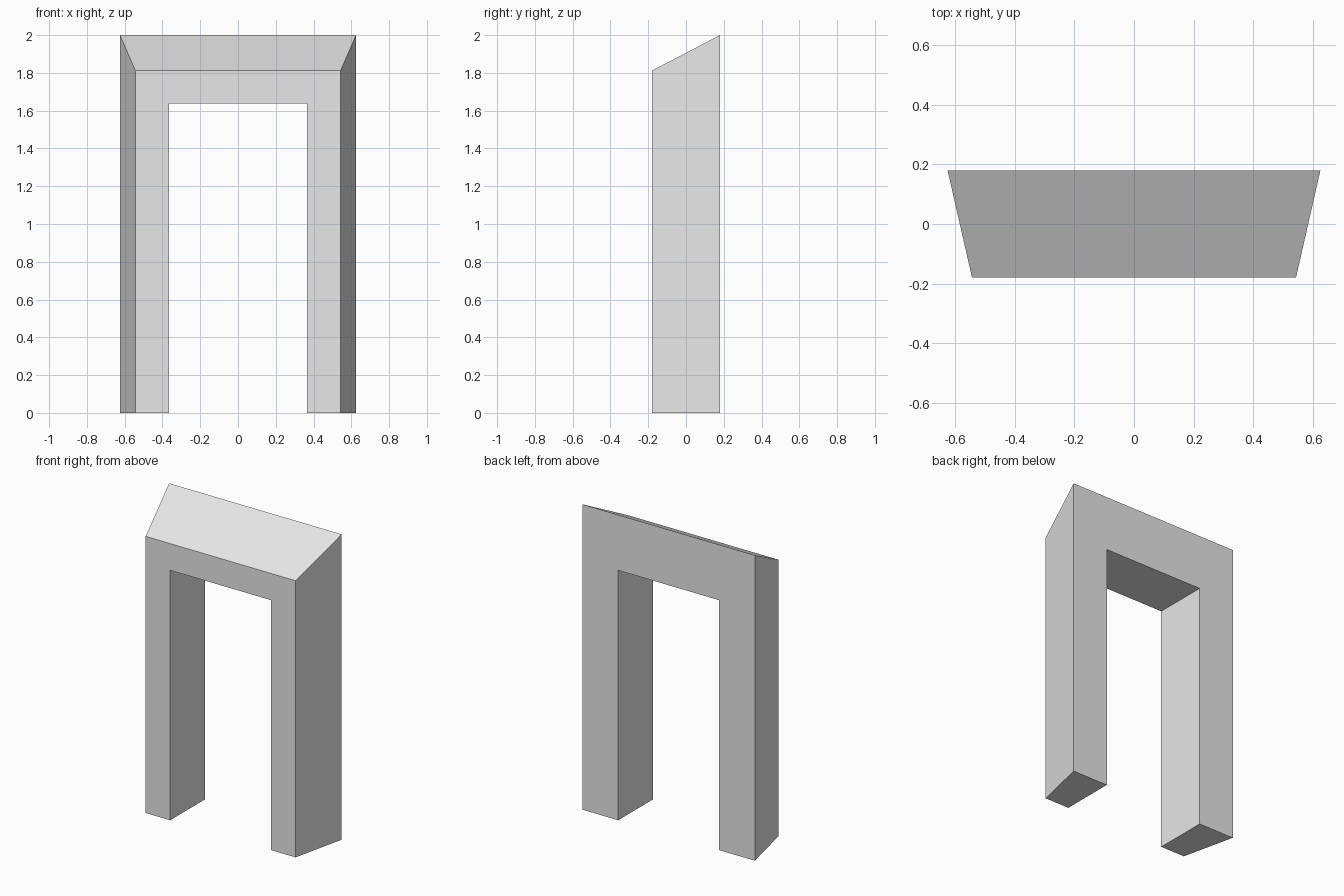
import bpy
import bmesh

cube = bpy.data.objects.get("Cube")
if cube:
    bpy.data.objects.remove(cube, do_unlink=True)

# Overall sizes
HALF_DEPTH = 0.18
OPENING_HALF_WIDTH = 0.365
OPENING_HEIGHT = 1.637

# Plain stone colour
stone = bpy.data.materials.new("light_grey")
stone.use_nodes = True
colour = (0.8, 0.8, 0.8, 1)
stone.diffuse_color = colour
stone.node_tree.nodes["Principled BSDF"].inputs["Base Color"].default_value = colour


def arch_outline(bm, y, half_width, height):
    """One upright doorway outline, mirrored about the middle."""
    right_half = [(OPENING_HALF_WIDTH, OPENING_HEIGHT), (OPENING_HALF_WIDTH, 0),
                  (half_width, 0), (half_width, height)]
    left_half = [(-x, z) for x, z in reversed(right_half)]
    return [bm.verts.new((x, y, z)) for x, z in right_half + left_half]


# Archway: narrow low front, wide tall back, joined by flat sides
bm = bmesh.new()
front = arch_outline(bm, -HALF_DEPTH, 0.543, 1.812)
back = arch_outline(bm, HALF_DEPTH, 0.625, 2.0)
bm.faces.new(front)
bm.faces.new(reversed(back))
for i in range(len(front)):
    j = (i + 1) % len(front)
    bm.faces.new((front[j], front[i], back[i], back[j]))
bmesh.ops.recalc_face_normals(bm, faces=bm.faces)

mesh = bpy.data.meshes.new("archway")
bm.to_mesh(mesh)
bm.free()
mesh.materials.append(stone)
archway = bpy.data.objects.new("archway", mesh)
bpy.context.collection.objects.link(archway)
